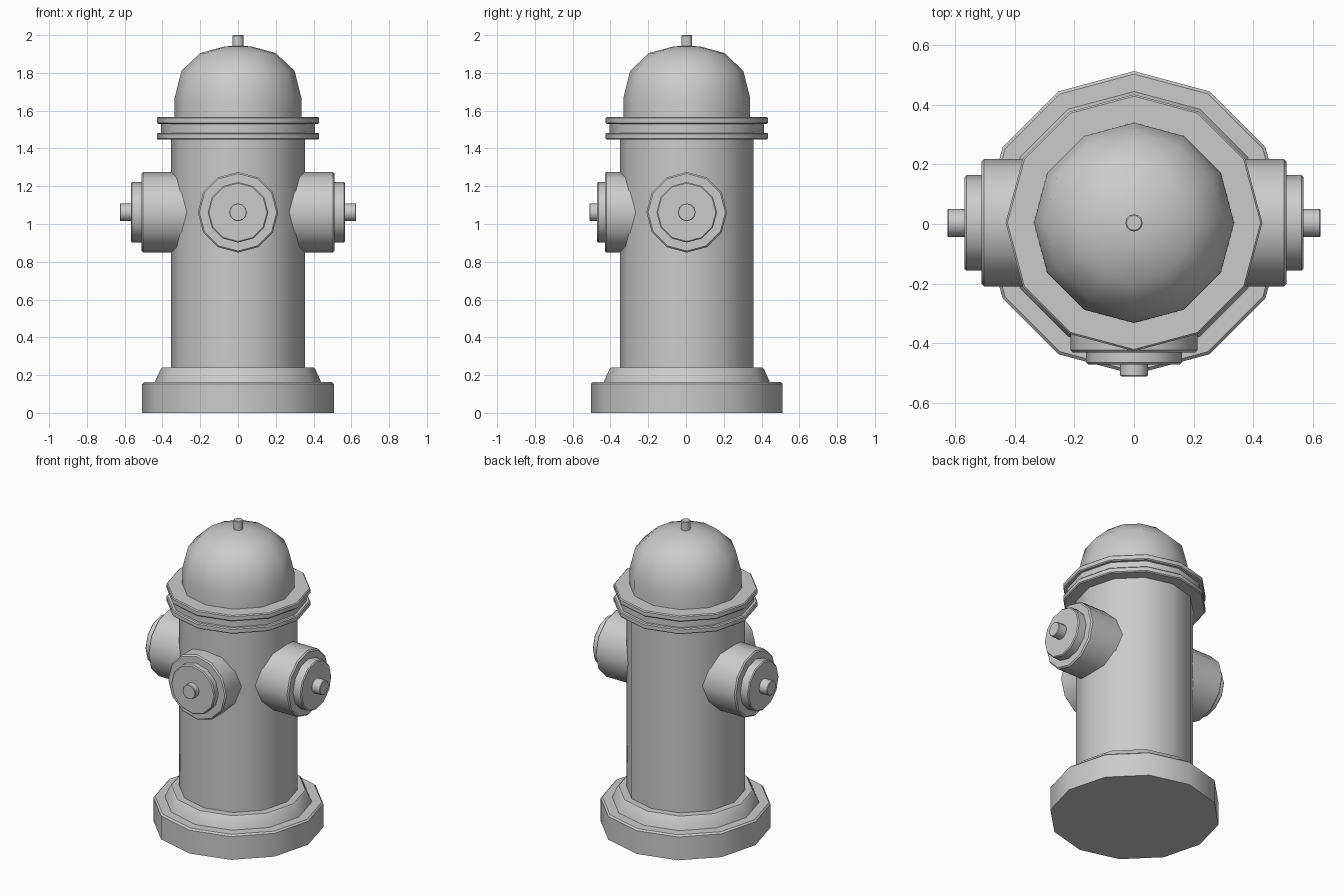
import bpy
import bmesh
from math import cos, sin, pi, radians
from mathutils import Matrix, Vector

cube = bpy.data.objects.get("Cube")
if cube:
    bpy.data.objects.remove(cube, do_unlink=True)

SIDES = 12
CENTRE_Y = 0.004
OUTLET_Z = 1.062

metal = bpy.data.materials.new("grey_metal")
metal.use_nodes = True
GREY = (0.6, 0.6, 0.6, 1)
metal.diffuse_color = GREY
metal.node_tree.nodes["Principled BSDF"].inputs["Base Color"].default_value = GREY


def lathe(name, profile, matrix=Matrix(), sides=SIDES):
    """Spin (radius, height) points about local z and close both ends."""
    bm = bmesh.new()
    rings = []
    for r, h in profile:
        rings.append([bm.verts.new((r * cos(2 * pi * i / sides),
                                    r * sin(2 * pi * i / sides), h))
                      for i in range(sides)])
    for low, high in zip(rings, rings[1:]):
        for i in range(sides):
            j = (i + 1) % sides
            bm.faces.new((low[i], low[j], high[j], high[i]))
    bm.faces.new(rings[0][::-1])
    bm.faces.new(rings[-1])
    bm.transform(Matrix.Translation((0, CENTRE_Y, 0)) @ matrix)
    mesh = bpy.data.meshes.new(name)
    bm.to_mesh(mesh)
    bm.free()
    mesh.materials.append(metal)
    obj = bpy.data.objects.new(name, mesh)
    bpy.context.collection.objects.link(obj)
    bpy.ops.object.select_all(action='DESELECT')
    obj.select_set(True)
    bpy.context.view_layer.objects.active = obj
    bpy.ops.object.shade_smooth_by_angle(angle=radians(36))
    return obj


def disc(name, radius, low, high, bevel=0.008, matrix=Matrix(), sides=SIDES):
    """Cylinder with a narrow chamfer on its outer end."""
    return lathe(name, [(radius, low), (radius, high - bevel),
                        (radius - bevel, high)], matrix, sides)


# Foot and barrel
disc("base", 0.508, 0, 0.163, 0.01)
lathe("base_step", [(0.445, 0.15), (0.435, 0.175), (0.41, 0.23), (0.40, 0.24)])
lathe("barrel", [(0.354, 0.2), (0.354, 1.5)])

# Double collar
for name, low, high in (("lower_collar", 1.447, 1.483), ("upper_collar", 1.53, 1.567)):
    lathe(name, [(0.424, low), (0.43, low + 0.006),
                 (0.43, high - 0.006), (0.424, high)])
lathe("collar_groove", [(0.408, 1.47), (0.408, 1.54)])

# Bonnet and its top nut
lathe("bonnet", [(0.336, 1.55), (0.335, 1.67), (0.30, 1.81),
                 (0.20, 1.905), (0.07, 1.94), (0.02, 1.943)])
disc("top_nut", 0.029, 1.92, 2.0, 0.004)

# Outlets: hose outlets on both sides and a shorter one in front
outlets = {
    "left": ((1, 0, 0), 0.51, 0.567, 0.625),
    "right": ((-1, 0, 0), 0.51, 0.567, 0.625),
    "front": ((0, -1, 0), 0.434, 0.474, 0.514),
}
for side, (direction, neck_end, cap_end, nut_end) in outlets.items():
    turn = Vector(direction).to_track_quat('Z', 'Y').to_matrix().to_4x4()
    place = Matrix.Translation((0, 0, OUTLET_Z)) @ turn
    disc(side + "_outlet", 0.213, 0.2, neck_end, 0.008, place)
    disc(side + "_cap", 0.16, neck_end - 0.02, cap_end, 0.006, place)
    disc(side + "_nut", 0.047, cap_end - 0.02, nut_end, 0.003, place)
